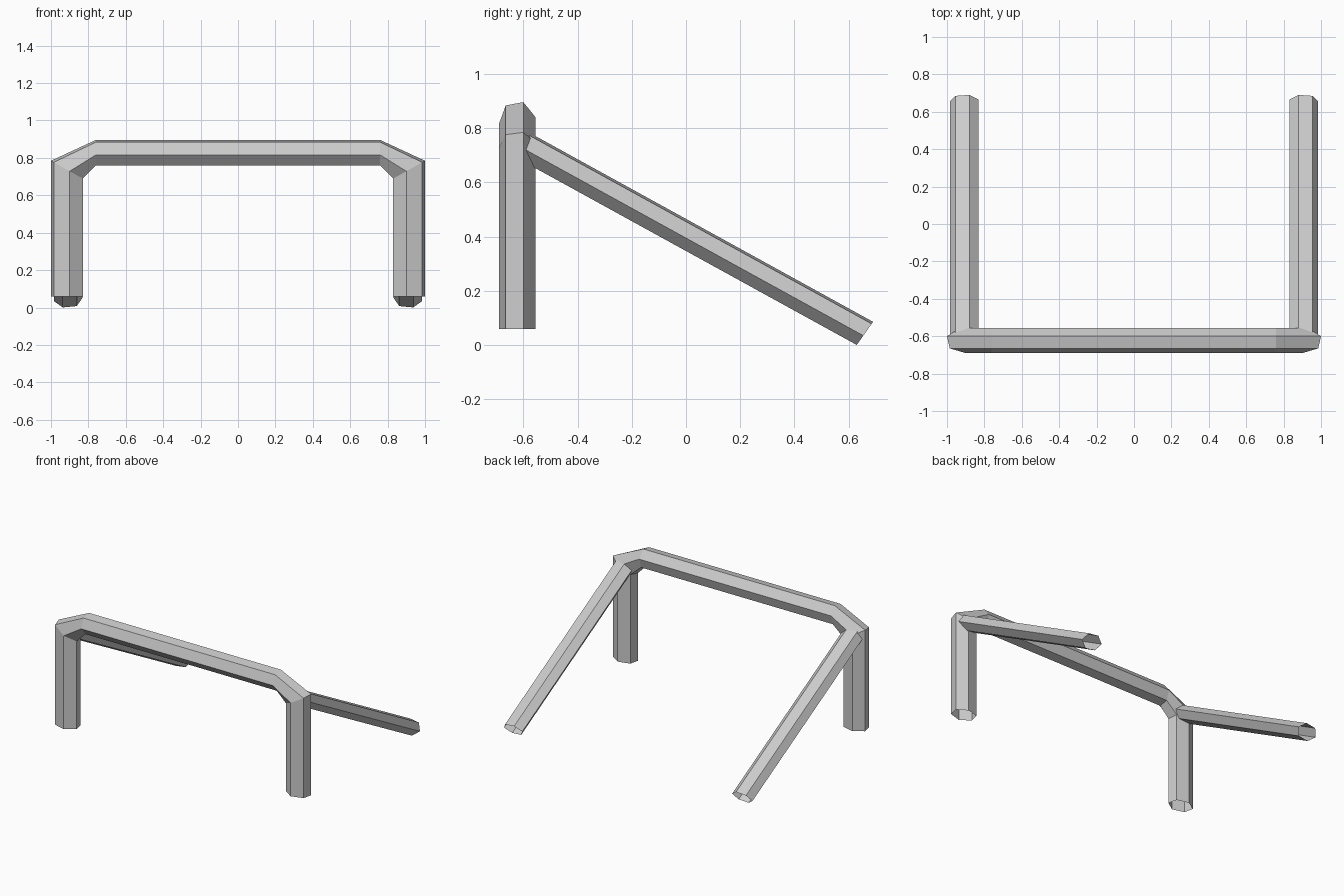
import bpy, bmesh
from mathutils import Vector

if "Cube" in bpy.data.objects:
    bpy.data.objects.remove(bpy.data.objects["Cube"])


def tube(name, rings):
    """Open-ended tube skinned through matching rings of points."""
    bm = bmesh.new()
    loops = [[bm.verts.new(p) for p in ring] for ring in rings]
    for a, b in zip(loops, loops[1:]):
        n = len(a)
        for i in range(n):
            j = (i + 1) % n
            bm.faces.new((a[i], a[j], b[j], b[i]))
    bmesh.ops.recalc_face_normals(bm, faces=bm.faces)
    mesh = bpy.data.meshes.new(name)
    bm.to_mesh(mesh)
    bm.free()
    obj = bpy.data.objects.new(name, mesh)
    bpy.context.collection.objects.link(obj)
    return obj


# Main hoop: six-sided section as (outward offset, y)
hoop = [(0.085, -0.600), (0.070, -0.665), (-0.015, -0.690),
        (-0.085, -0.642), (-0.070, -0.577), (0.015, -0.555)]


def hoop_half(side):
    foot = [(side * (0.915 + u), y, 0.06) for u, y in hoop]
    corner = [(side * (0.915 + u), y, 0.737 + 0.56 * u) for u, y in hoop]
    bend = [(side * 0.76, y, 0.828 + 0.8 * u) for u, y in hoop]
    return [foot, corner, bend]


tube("main_hoop", hoop_half(-1) + hoop_half(1)[::-1])

# Rear braces: six-sided section as (x, height across the tube)
brace = [(0.880, 0.052), (0.955, 0.043), (0.985, -0.010),
         (0.937, -0.052), (0.862, -0.043), (0.832, 0.010)]
across = Vector((0, 0.58, 0.82))
top, foot = Vector((0, -0.605, 0.739)), Vector((0, 0.660, 0.043))

for name, side in (("left_brace", -1), ("right_brace", 1)):
    tube(name, [[c + across * v + Vector((side * x, 0, 0)) for x, v in brace]
                for c in (top, foot)])
